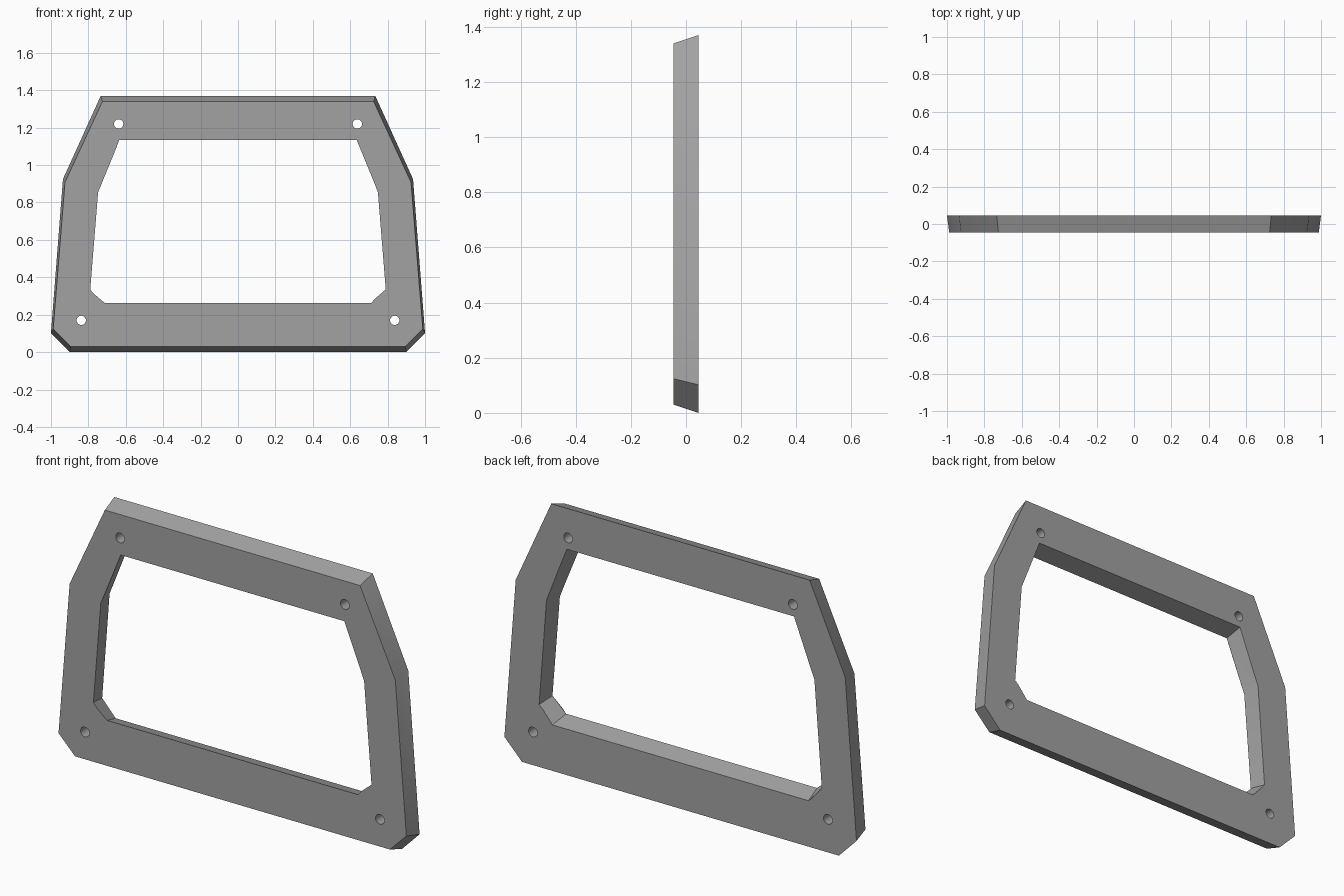
import bpy, bmesh, math

if "Cube" in bpy.data.objects:
    bpy.data.objects.remove(bpy.data.objects["Cube"])

FRONT, BACK = -0.045, 0.045

# right half of each outline, bottom to top, as (x, z)
OUTER_FRONT = [(0.894, 0.03), (0.988, 0.124), (0.925, 0.908), (0.725, 1.34)]
OUTER_BACK = [(0.90, 0.0), (1.0, 0.102), (0.936, 0.925), (0.734, 1.37)]
INNER_FRONT = [(0.713, 0.263), (0.79, 0.335), (0.748, 0.855), (0.635, 1.133)]
INNER_BACK = [(0.727, 0.236), (0.803, 0.32), (0.761, 0.868), (0.645, 1.16)]


def mirrored(half):
    return half + [(-x, z) for x, z in reversed(half)]


def make_object(name, bm):
    bmesh.ops.recalc_face_normals(bm, faces=bm.faces)
    mesh = bpy.data.meshes.new(name)
    bm.to_mesh(mesh)
    bm.free()
    obj = bpy.data.objects.new(name, mesh)
    bpy.context.collection.objects.link(obj)
    return obj


def tapered_plate(name, front, back, extra=0.0):
    """Loft between two outlines; extra extends the taper past both ends."""
    bm = bmesh.new()
    f, b = [], []
    for (xf, zf), (xb, zb) in zip(mirrored(front), mirrored(back)):
        dx, dz = (xb - xf) * extra, (zb - zf) * extra
        dy = (BACK - FRONT) * extra
        f.append(bm.verts.new((xf - dx, FRONT - dy, zf - dz)))
        b.append(bm.verts.new((xb + dx, BACK + dy, zb + dz)))
    bm.faces.new(f)
    bm.faces.new(b[::-1])
    n = len(f)
    for i in range(n):
        j = (i + 1) % n
        bm.faces.new((f[i], b[i], b[j], f[j]))
    return make_object(name, bm)


def cut(target, cutter):
    cutter.hide_render = True
    mod = target.modifiers.new("cut", 'BOOLEAN')
    mod.operation = 'DIFFERENCE'
    mod.solver = 'EXACT'
    mod.object = cutter
    bpy.context.view_layer.objects.active = target
    bpy.ops.object.modifier_apply(modifier=mod.name)
    bpy.data.objects.remove(cutter)


# bezel frame with a flared opening
frame = tapered_plate("bezel_frame", OUTER_FRONT, OUTER_BACK)
cut(frame, tapered_plate("opening_cutter", INNER_FRONT, INNER_BACK, 0.5))

# four screw holes
for x, z in [(0.638, 1.22), (0.838, 0.17)]:
    for side in (-1, 1):
        bpy.ops.mesh.primitive_cylinder_add(
            vertices=24, radius=0.025, depth=0.3,
            location=(side * x, 0, z), rotation=(math.pi / 2, 0, 0))
        cut(frame, bpy.context.object)

# single grey finish
grey = bpy.data.materials.new("grey")
grey.diffuse_color = (0.36, 0.36, 0.36, 1)
grey.use_nodes = True
grey.node_tree.nodes["Principled BSDF"].inputs["Base Color"].default_value = grey.diffuse_color
frame.data.materials.clear()
frame.data.materials.append(grey)
for p in frame.data.polygons:
    p.material_index = 0

bpy.ops.object.select_all(action='DESELECT')
frame.select_set(True)
bpy.context.view_layer.objects.active = frame
bpy.ops.object.shade_smooth_by_angle(angle=math.radians(30))
